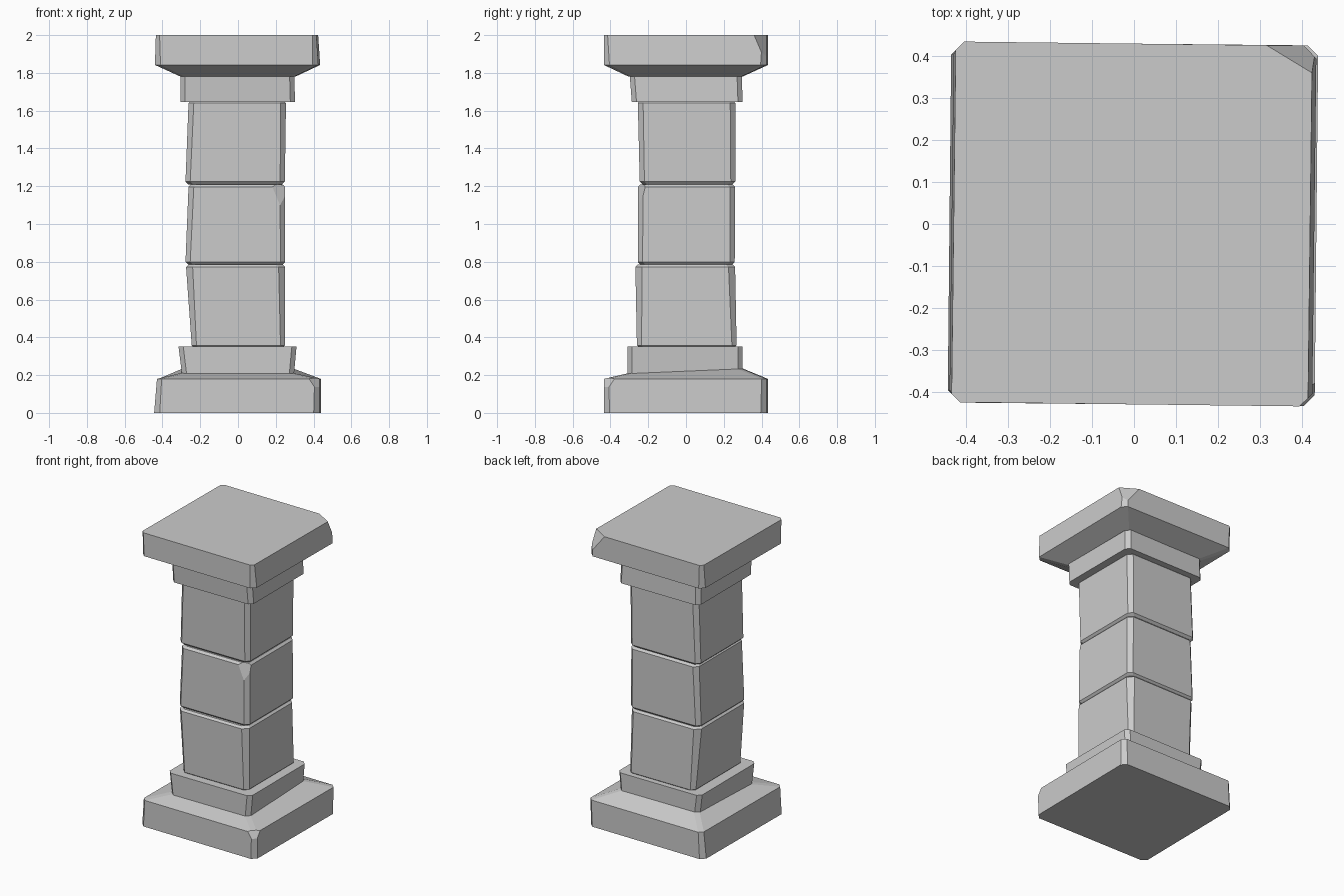
import bpy, bmesh
from mathutils import Vector, Matrix

if "Cube" in bpy.data.objects:
    bpy.data.objects.remove(bpy.data.objects["Cube"])


def stone(name, rings, edge=0.0, turn=0.0, chips=()):
    """Loft chamfered-square rings (z, x0, x1, y0, y1, chamfer, y_tilt) and knock off chips."""
    rings = [tuple(r) + (0.0,) * (7 - len(r)) for r in rings]
    if edge:  # worn top and bottom edges
        def inset(r, dz):
            z, a, b, c, d, k, t = r
            return (z + dz, a + edge, b - edge, c + edge, d - edge, k, t)
        def shift(r, dz):
            return (r[0] + dz,) + r[1:]
        rings = ([inset(rings[0], 0), shift(rings[0], edge)] + rings[1:-1]
                 + [shift(rings[-1], -edge), inset(rings[-1], 0)])
    bm = bmesh.new()
    loops = []
    for z, x0, x1, y0, y1, k, t in rings:
        pts = [(x0 + k, y0), (x1 - k, y0), (x1, y0 + k), (x1, y1 - k),
               (x1 - k, y1), (x0 + k, y1), (x0, y1 - k), (x0, y0 + k)]
        loops.append([bm.verts.new((x, y, z + t * y)) for x, y in pts])
    bm.faces.new(loops[0][::-1])
    bm.faces.new(loops[-1])
    for lo, hi in zip(loops, loops[1:]):
        for i in range(8):
            j = (i + 1) % 8
            bm.faces.new((lo[i], lo[j], hi[j], hi[i]))
    bmesh.ops.rotate(bm, verts=bm.verts, cent=(0, 0, 0), matrix=Matrix.Rotation(turn, 3, 'Z'))
    centre = Vector((0, 0, (rings[0][0] + rings[-1][0]) / 2))
    for tri in chips:
        a, b, c = map(Vector, tri)
        n = (b - a).cross(c - a).normalized()
        if n.dot(a - centre) < 0:
            n.negate()
        bmesh.ops.bisect_plane(bm, geom=bm.verts[:] + bm.edges[:] + bm.faces[:],
                               plane_co=a, plane_no=n, clear_outer=True)
        bmesh.ops.holes_fill(bm, edges=[e for e in bm.edges if e.is_boundary], sides=0)
    bmesh.ops.recalc_face_normals(bm, faces=bm.faces)
    mesh = bpy.data.meshes.new(name)
    bm.to_mesh(mesh)
    bm.free()
    ob = bpy.data.objects.new(name, mesh)
    bpy.context.collection.objects.link(ob)
    return ob


# Plinth with sloped top
stone("plinth", [(0.0, -0.44, 0.435, -0.43, 0.43, 0.03),
                 (0.18, -0.425, 0.435, -0.43, 0.43, 0.025),
                 (0.222, -0.30, 0.295, -0.305, 0.30, 0.025, 0.04)],
      turn=-0.01,
      chips=[((0.38, -0.43, 0.18), (0.43, -0.38, 0.18), (0.425, -0.425, 0.12))])
# Collar under the shaft
stone("base_collar", [(0.19, -0.295, 0.295, -0.31, 0.30, 0.025),
                      (0.352, -0.315, 0.31, -0.31, 0.30, 0.025)])

# Shaft blocks
stone("lower_block", [(0.345, -0.245, 0.25, -0.26, 0.268, 0.025),
                      (0.785, -0.275, 0.25, -0.268, 0.26, 0.035)], edge=0.013)
stone("middle_block", [(0.785, -0.278, 0.25, -0.255, 0.258, 0.025),
                       (1.21, -0.262, 0.25, -0.255, 0.26, 0.028)], edge=0.014,
      chips=[((0.18, -0.255, 1.2), (0.25, -0.215, 1.2), (0.24, -0.245, 1.1))])
stone("upper_block", [(1.21, -0.278, 0.248, -0.245, 0.262, 0.025),
                      (1.655, -0.262, 0.254, -0.255, 0.262, 0.028)], edge=0.015)

# Collar above the shaft
stone("neck_collar", [(1.645, -0.305, 0.302, -0.287, 0.30, 0.025),
                      (1.79, -0.305, 0.298, -0.298, 0.295, 0.025)])
# Slab on top with sloped underside and one broken corner
stone("top_slab", [(1.78, -0.30, 0.30, -0.30, 0.295, 0.02),
                   (1.842, -0.435, 0.43, -0.43, 0.43, 0.03),
                   (2.0, -0.43, 0.42, -0.43, 0.43, 0.02)],
      turn=-0.012,
      chips=[((0.31, 0.43, 2.0), (0.425, 0.36, 2.0), (0.42, 0.415, 1.89))])
